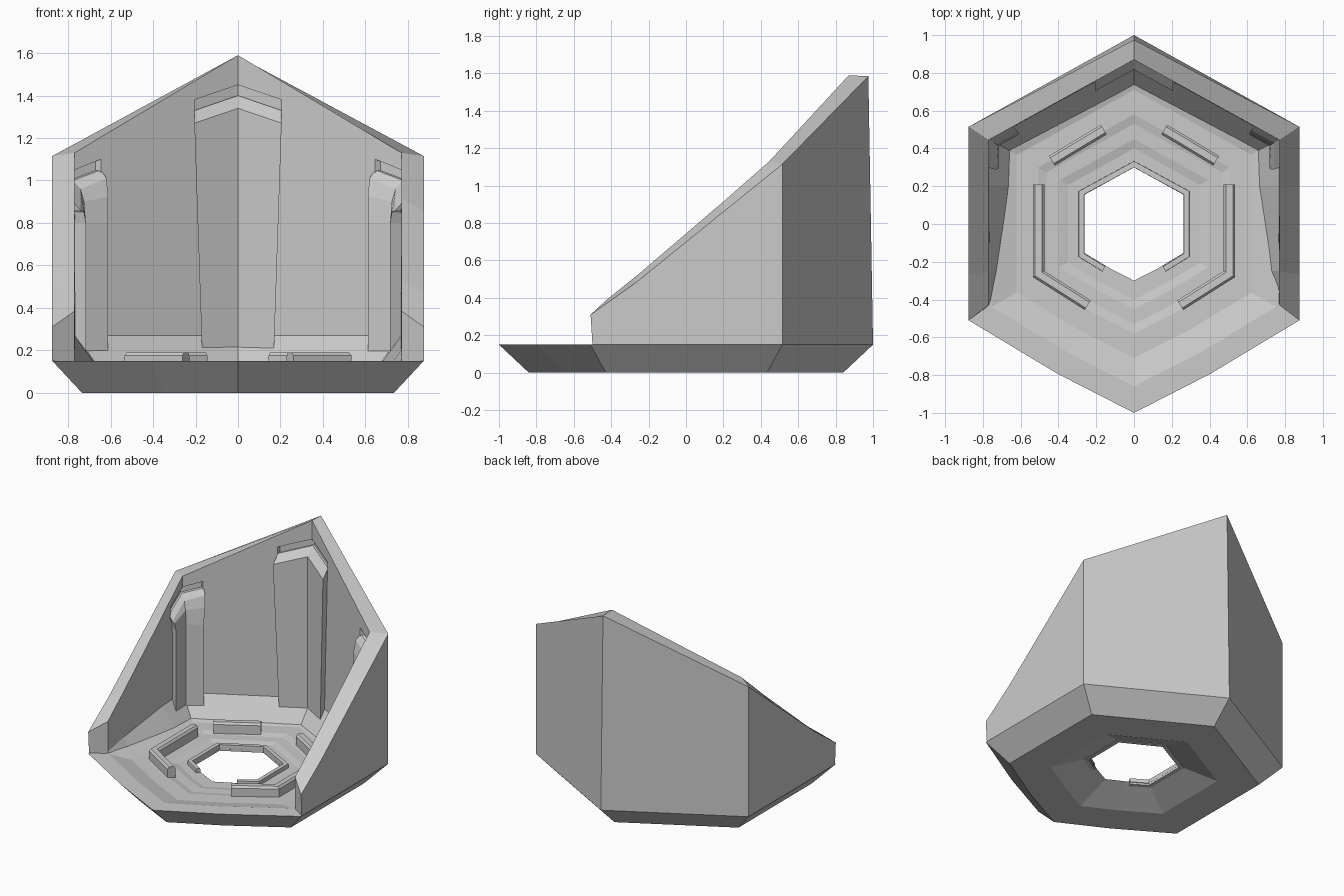
import bpy, bmesh
from mathutils import Vector

if "Cube" in bpy.data.objects:
    bpy.data.objects.remove(bpy.data.objects["Cube"])

# Unit hexagon plan (slightly bulged along the two front edges)
HEX = [(0, 1), (.875, .515), (.875, -.51), (.41, -.79), (0, -1),
       (-.41, -.79), (-.875, -.51), (-.875, .515)]


def loft(name, rings, closed=False):
    """Skin a series of equal-length point rings into a solid."""
    bm = bmesh.new()
    vs = [[bm.verts.new(p) for p in ring] for ring in rings]
    n = len(vs[0])
    pairs = list(zip(vs, vs[1:])) + ([(vs[-1], vs[0])] if closed else [])
    for a, b in pairs:
        for i in range(n):
            j = (i + 1) % n
            bm.faces.new((a[i], a[j], b[j], b[i]))
    if not closed:
        bm.faces.new(vs[0])
        bm.faces.new(vs[-1])
    bmesh.ops.recalc_face_normals(bm, faces=bm.faces)
    me = bpy.data.meshes.new(name)
    bm.to_mesh(me)
    bm.free()
    ob = bpy.data.objects.new(name, me)
    bpy.context.collection.objects.link(ob)
    return ob


def bar(name, path, width, z0, z1, taper=.6):
    """Mitred strip with a narrower top along a flat path."""
    pts = [Vector(p) for p in path]
    rings = []
    for i, p in enumerate(pts):
        a = (p - pts[i - 1]).normalized() if i else None
        b = (pts[i + 1] - p).normalized() if i < len(pts) - 1 else None
        a, b = a or b, b or a
        t = (a + b).normalized()
        nrm = Vector((-t.y, t.x)) * (width / 2 / t.dot(a))
        zt = z1 - .015
        rings.append([(*(p + nrm * k), z) for k, z in
                      ((-1, z0), (-1, zt), (-taper, z1), (taper, z1), (1, zt), (1, z0))])
    return loft(name, rings)


def chevron(name, corner, d1, d2, levels, rise=(0, 0), inset=.025):
    """Folded upright in a wall corner; levels are (z, depth, arm, tilt)."""
    c, d1, d2 = Vector(corner), Vector(d1).normalized(), Vector(d2).normalized()
    inward = (d1 + d2).normalized()
    rings = []
    for z, depth, arm, tilt in levels:
        plan = [(c + d1 * arm, rise[0]), (c, 0), (c + d2 * arm, rise[1])]
        back = [(*(p - inward * inset), z + r * tilt) for p, r in plan]
        front = [(*(p + inward * depth), z + r * tilt) for p, r in plan]
        rings.append(back + front[::-1])
    return loft(name, rings)


# Base: hexagonal ring with stepped floor and flared hole underneath
profile = [(.30, .115), (.40, .115), (.45, .125), (.53, .125), (.58, .135), (.71, .135),
           (.86, .15), (1, .15), (.84, 0), (.56, 0)]
profile = [(r, z - (.02 if r < .8 and z > .1 else 0)) for r, z in profile]
loft("base", [[(x * r, y * r, z) for x, y in HEX] for r, z in profile], closed=True)

# Wall: cross-sections from back ridge to front end, mirrored to the left
# (outer bottom, outer top, inner top, skirt top, skirt foot)
right = [
    [(0, 1, .15), (0, .975, 1.585), (0, .87, 1.59), (0, .865, .27), (0, .72, .1)],
    [(.875, .515, .15), (.875, .515, 1.115), (.77, .445, 1.13), (.765, .445, .27), (.64, .38, .1)],
    [(.875, .2, .15), (.875, .2, .86), (.77, .2, .915), (.765, .2, .26), (.645, .2, .1)],
    [(.875, -.27, .15), (.875, -.27, .48), (.77, -.25, .53), (.767, -.25, .2), (.70, -.25, .1)],
    [(.875, -.50, .15), (.875, -.51, .31), (.77, -.43, .385), (.77, -.43, .16), (.765, -.43, .1)],
]
left = [[(-x, y, z) for x, y, z in ring] for ring in right[:0:-1]]
wall = loft("wall", left + right)

# Corner uprights and the recesses above them
corners = [("back", (0, .868), (-.866, -.48), (.866, -.48))]
corners += [(n, (s * .768, .445), (-s * .866, .48), (0, -1))
            for n, s in (("right", 1), ("left", -1))]
for n, c, d1, d2 in corners:
    if n == "back":
        lev = [(.1, .05, .19, 0), (1.34, .05, .235, 1), (1.40, -.01, .235, 1)]
        cut = [(1.33, .03, .235, 1), (1.45, .03, .235, 1)]
        rise = (-.07, -.07)
    else:
        lev = [(.1, .06, .12, 0), (.80, .06, .12, 0), (.90, .05, .13, .5),
               (.96, .03, .14, 1), (1.0, -.01, .15, 1)]
        cut = [(.96, .03, .14, 1), (1.05, .03, .14, 1)]
        rise = (.05, -.10)
    chevron(n + "_upright", c, d1, d2, lev, rise, .04)
    cutter = chevron(n + "_recess_cutter", c, d1, d2, cut, rise, .03)
    cutter.hide_render = True
    cutter.hide_set(True)
    cutter.display_type = 'WIRE'
    m = wall.modifiers.new("recess", 'BOOLEAN')
    m.operation, m.object, m.solver = 'DIFFERENCE', cutter, 'EXACT'

# Bake the recesses so the cutters can go
me = bpy.data.meshes.new_from_object(wall.evaluated_get(bpy.context.evaluated_depsgraph_get()))
wall.modifiers.clear()
wall.data = me
for ob in [o for o in bpy.data.objects if "cutter" in o.name]:
    bpy.data.objects.remove(ob)

# Raised floor bars, both sides
for n, s in (("right", 1), ("left", -1)):
    bar(n + "_back_bar", [(s * .16, .50), (s * .435, .335)], .06, .08, .19)
    bar(n + "_side_bar", [(s * .505, .21), (s * .505, -.265), (s * .245, -.43)], .06, .08, .19)

# Lip around the hole, open at the front
lip = [(.16, -.238), (.278, -.165), (.278, .165), (0, .316)]
bar("hole_lip", lip + [(-x, y) for x, y in lip[2::-1]], .03, .08, .125, .95)
